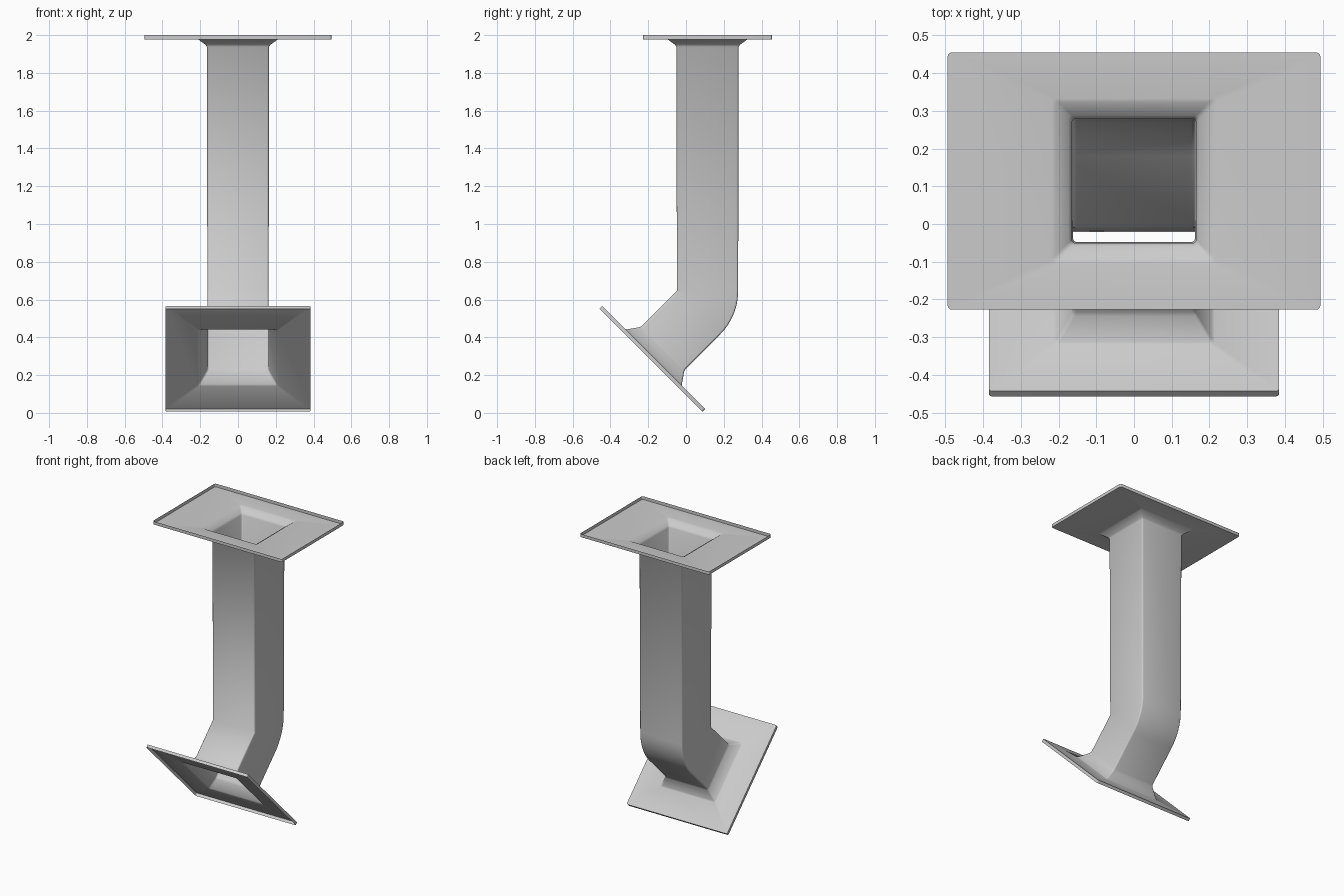
import bpy, bmesh, math
from mathutils import Vector

if "Cube" in bpy.data.objects:
    bpy.data.objects.remove(bpy.data.objects["Cube"])

HINGE = Vector((0, -0.048, 0.645))   # inner corner of the elbow
H = 0.162                            # half width of the square duct


def ring(bm, angle, dist, hx, hv, r=0.01):
    """Rounded rectangle across the duct: turned about the hinge by angle, moved down the axis by dist."""
    v = Vector((0, math.cos(angle), -math.sin(angle)))
    w = Vector((0, -math.sin(angle), -math.cos(angle)))
    c = HINGE + v * H + w * dist
    out = []
    for k, (sx, sv) in enumerate(((1, 1), (-1, 1), (-1, -1), (1, -1))):
        for i in range(4):
            a = math.pi / 2 * (k + i / 3)
            px = sx * (hx - r) + r * math.cos(a)
            pv = sv * (hv - r) + r * math.sin(a)
            out.append(bm.verts.new(c + Vector((px, 0, 0)) + v * pv))
    return out


bm = bmesh.new()
E = math.pi / 4
T = HINGE.z - 2.0                    # distance to the top opening

# Top flange lip, plate and flared throat
rings = [ring(bm, 0, T, 0.494, 0.341),
         ring(bm, 0, T + 0.022, 0.494, 0.341),
         ring(bm, 0, T + 0.022, 0.219, 0.219),
         ring(bm, 0, T + 0.025, 0.208, 0.208),
         ring(bm, 0, T + 0.050, 0.173, 0.173),
         ring(bm, 0, T + 0.062, 0.165, 0.165)]
# Elbow swept round the hinge
rings += [ring(bm, E * i / 8, 0, H, H) for i in range(9)]
# Bottom throat, plate and lip
rings += [ring(bm, E, 0.262, H, H),
          ring(bm, E, 0.274, 0.166, 0.166),
          ring(bm, E, 0.330, 0.205, 0.205),
          ring(bm, E, 0.336, 0.214, 0.214),
          ring(bm, E, 0.336, 0.385, 0.385),
          ring(bm, E, 0.356, 0.385, 0.385)]

for a, b in zip(rings, rings[1:]):
    n = len(a)
    for i in range(n):
        j = (i + 1) % n
        bm.faces.new((a[i], b[i], b[j], a[j]))
bmesh.ops.remove_doubles(bm, verts=bm.verts, dist=0.0005)
# Make the normals point out of the duct
bm.normal_update()
side = max(bm.faces, key=lambda f: f.calc_area() if abs(f.normal.x) > 0.9 else 0)
if side.normal.x * side.calc_center_median().x < 0:
    bmesh.ops.reverse_faces(bm, faces=bm.faces)

mesh = bpy.data.meshes.new("flanged_duct")
bm.to_mesh(mesh)
bm.free()
duct = bpy.data.objects.new("flanged_duct", mesh)
bpy.context.collection.objects.link(duct)
bpy.context.view_layer.objects.active = duct
duct.select_set(True)
bpy.ops.object.shade_smooth_by_angle(angle=math.radians(42))
